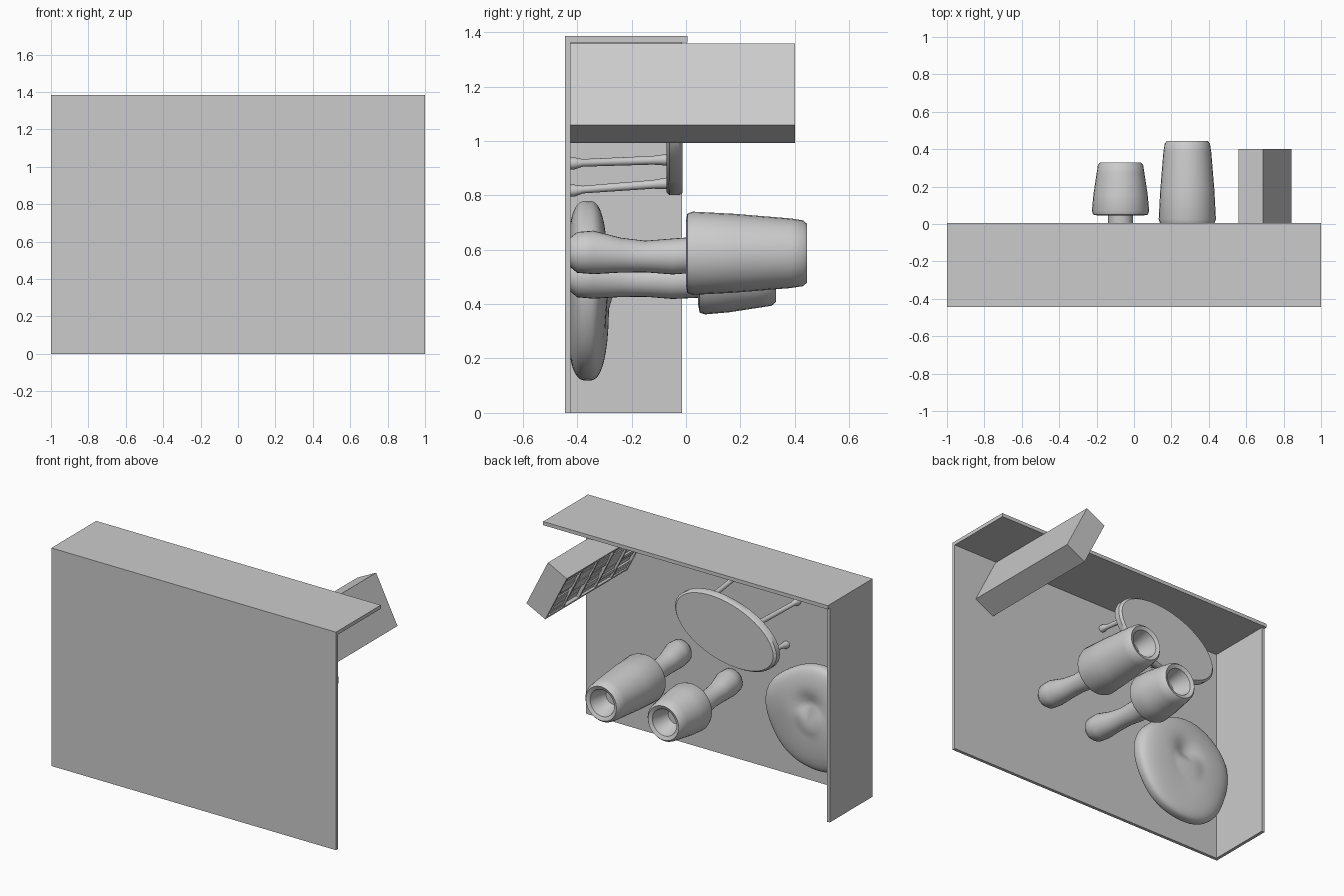
import bpy, bmesh, math, random
from mathutils import Matrix, Vector

random.seed(4)
cube = bpy.data.objects.get("Cube")
if cube:
    bpy.data.objects.remove(cube, do_unlink=True)

grey = bpy.data.materials.new("plain grey")
grey.use_nodes = True
grey.diffuse_color = (0.6, 0.6, 0.6, 1)
grey.node_tree.nodes["Principled BSDF"].inputs["Base Color"].default_value = (0.6, 0.6, 0.6, 1)


def finish(name, bm, smooth=False, angle=40):
    bmesh.ops.recalc_face_normals(bm, faces=bm.faces)
    me = bpy.data.meshes.new(name)
    bm.to_mesh(me)
    bm.free()
    ob = bpy.data.objects.new(name, me)
    me.materials.append(grey)
    bpy.context.collection.objects.link(ob)
    if smooth:
        bpy.ops.object.select_all(action='DESELECT')
        ob.select_set(True)
        bpy.context.view_layer.objects.active = ob
        bpy.ops.object.shade_smooth_by_angle(angle=math.radians(angle))
    return ob


def add_box(bm, x, y, z, matrix=Matrix()):
    """Box from three (low, high) ranges."""
    centre = Vector([(r[0] + r[1]) / 2 for r in (x, y, z)])
    size = [r[1] - r[0] for r in (x, y, z)]
    bmesh.ops.create_cube(bm, size=1, matrix=matrix @ Matrix.Translation(centre) @ Matrix.Diagonal((*size, 1)))


def box(name, x, y, z, matrix=Matrix()):
    bm = bmesh.new()
    add_box(bm, x, y, z, matrix)
    return finish(name, bm)


def lathe(name, profile, n=28):
    """Rings of (x, z, radius, y) joined along the y direction."""
    bm = bmesh.new()
    rings = []
    for cx, cz, r, y in profile:
        rings.append([bm.verts.new((cx + r * math.cos(t), y, cz + r * math.sin(t)))
                      for t in (2 * math.pi * i / n for i in range(n))])
    for a, b in zip(rings, rings[1:]):
        for i in range(n):
            j = (i + 1) % n
            bm.faces.new((a[i], a[j], b[j], b[i]))
    bm.faces.new(rings[0])
    bm.faces.new(rings[-1])
    return finish(name, bm, True)


# Room shell: base panel, top panel and one side panel
box("base_panel", (-1, 1), (-0.445, -0.425), (0, 1.385))
box("top_panel", (-1, 1), (-0.43, 0.005), (1.362, 1.385))
box("side_panel", (-1, -0.98), (-0.43, -0.015), (0, 1.37))

# Two lamps: waisted stems carrying hollow tapered shades
for name, x, z, zs, low, high in (("large_lamp", 0.285, 0.587, 0.59, 0.0, 0.445),
                                  ("small_lamp", -0.072, 0.515, 0.5, 0.045, 0.33)):
    lathe(name + "_stem", [
        (x + 0.03, zs, 0.05, -0.43), (x + 0.03, zs, 0.075, -0.40), (x + 0.025, zs, 0.08, -0.34),
        (x + 0.015, zs - 0.01, 0.064, -0.24), (x + 0.01, zs - 0.015, 0.058, -0.15),
        (x, zs - 0.015, 0.066, -0.05), (x, zs - 0.01, 0.066, low + 0.02)])
    d = high - low
    lathe(name + "_shade", [
        (x, z, 0.12, low), (x, z, 0.146, low + 0.005), (x, z, 0.153, low + 0.025),
        (x, z, 0.145, low + 0.4 * d), (x, z, 0.128, high - 0.06), (x, z, 0.121, high - 0.015),
        (x, z, 0.108, high), (x, z, 0.085, high - 0.01), (x, z, 0.075, high - 0.05),
        (x, z, 0.05, high - 0.12)])

# Oval table: tilted ellipse top on four splayed legs
tilt = math.radians(15)
cx, cz = -0.262, 1.015


def on_table(u, v):
    return (cx + u * math.cos(tilt) - v * math.sin(tilt),
            cz + u * math.sin(tilt) + v * math.cos(tilt))


bm = bmesh.new()
rings = []
for scale, y in ((0.95, -0.072), (1, -0.06), (1, -0.025), (0.96, -0.012)):
    ring = []
    for i in range(48):
        t = 2 * math.pi * i / 48
        px, pz = on_table(0.365 * scale * math.cos(t), 0.2 * scale * math.sin(t))
        ring.append(bm.verts.new((px, y, pz)))
    rings.append(ring)
for a, b in zip(rings, rings[1:]):
    for i in range(48):
        j = (i + 1) % 48
        bm.faces.new((a[i], a[j], b[j], b[i]))
bm.faces.new(rings[0])
bm.faces.new(rings[-1])
finish("table_top", bm, True)

for i, (su, sv) in enumerate(((1, 1), (-1, 1), (-1, -1), (1, -1))):
    profile = []
    for k, r, y in ((1.02, 0.022, -0.43), (1.02, 0.022, -0.41), (1, 0.014, -0.38),
                    (0.9, 0.016, -0.12), (0.88, 0.022, -0.065)):
        profile.append((*on_table(su * 0.19 * k, sv * 0.15 * k), r, y))
    lathe("table_leg_%d" % (i + 1), profile, 12)

# Beanbag: flattened round cushion with a creased dimple and a small knot
bm = bmesh.new()
bmesh.ops.create_uvsphere(bm, u_segments=48, v_segments=32, radius=1)
for v in bm.verts:
    a, b, h = v.co
    r = math.hypot(a, b)
    t = math.atan2(b, a)
    spread = r ** 0.6 / r if r > 1e-4 else 1
    wobble = 1 + 0.03 * math.sin(3 * t + 1) + 0.015 * math.sin(5 * t)
    px, pz = a * spread * wobble, b * spread * wobble
    rr = math.hypot(px, pz)
    lift = math.copysign(abs(h) ** 0.7, h) * 0.075
    if h > 0:
        lift += 0.012 * math.sin(2 * t + 0.5) * rr * h
        lift -= 0.035 * math.exp(-((px - 0.05) ** 2 + (pz - 0.25) ** 2) / 0.05)
        lift += 0.035 * math.exp(-(px ** 2 + (pz - 0.02) ** 2) / 0.012)
    v.co = (max(-0.985, -0.665 + 0.335 * px), -0.362 + lift, 0.45 + 0.33 * pz)
finish("beanbag", bm, True, 60)

# Bookcase: turned carcass, open on one long side, with shelves and books
turn = Matrix.Translation((0.70, 0, 1.175)) @ Matrix.Rotation(math.radians(-26.8), 4, 'Y')
W, H, T = 0.074, 0.167, 0.015
bm = bmesh.new()
add_box(bm, (W - T, W), (-0.43, 0.4), (-H, H), turn)
for s in (-1, 1):
    add_box(bm, (-W, W), (-0.43, 0.4), tuple(sorted((s * H, s * (H - T)))), turn)
levels = [-0.43 + 0.163 * i for i in range(6)]
for y in levels:
    add_box(bm, (-W, W), (y, y + T), (-H, H), turn)
finish("bookcase", bm)

bm = bmesh.new()
for y in levels[:-1]:
    z = -H + T
    while z < H - T - 0.02:
        w = random.uniform(0.025, 0.045)
        top = min(z + w, H - T)
        add_box(bm, (-W + random.uniform(0.006, 0.02), W - T),
                (y + T, y + random.uniform(0.125, 0.16)), (z, top - 0.002), turn)
        z = top
finish("books", bm)
